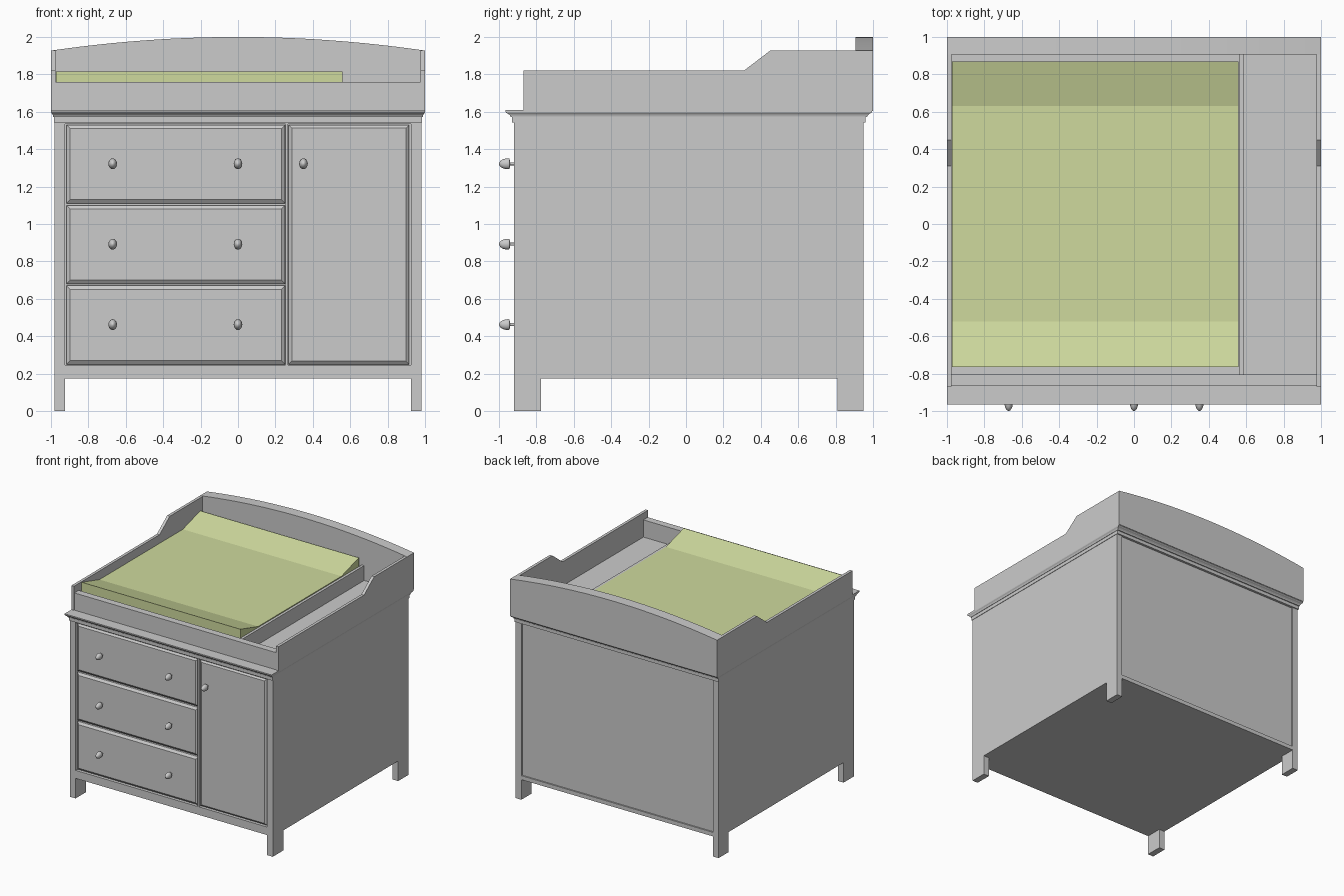
import bpy, bmesh, math
from mathutils import Vector

if "Cube" in bpy.data.objects:
    bpy.data.objects.remove(bpy.data.objects["Cube"])


def material(name, rgb):
    m = bpy.data.materials.new(name)
    m.diffuse_color = (*rgb, 1)
    m.use_nodes = True
    m.node_tree.nodes["Principled BSDF"].inputs["Base Color"].default_value = m.diffuse_color
    return m


GREY = material("grey paint", (0.60, 0.60, 0.60))
GREEN = material("soft green fabric", (0.62, 0.70, 0.34))


def finish(name, bm, mat=GREY):
    bmesh.ops.recalc_face_normals(bm, faces=bm.faces)
    me = bpy.data.meshes.new(name)
    bm.to_mesh(me)
    bm.free()
    me.materials.append(mat)
    ob = bpy.data.objects.new(name, me)
    bpy.context.collection.objects.link(ob)
    return ob


def loft(name, rings, mat=GREY):
    """Join closed rings of points into a capped solid."""
    bm = bmesh.new()
    loops = [[bm.verts.new(p) for p in r] for r in rings]
    n = len(loops[0])
    for a, b in zip(loops, loops[1:]):
        for i in range(n):
            j = (i + 1) % n
            bm.faces.new((a[i], a[j], b[j], b[i]))
    bm.faces.new(loops[0])
    bm.faces.new(loops[-1])
    return finish(name, bm, mat)


def rect(x0, x1, y0, y1, z):
    return [(x0, y0, z), (x1, y0, z), (x1, y1, z), (x0, y1, z)]


def box(name, x0, x1, y0, y1, z0, z1, mat=GREY):
    return loft(name, [rect(x0, x1, y0, y1, z0), rect(x0, x1, y0, y1, z1)], mat)


def extrude_x(name, yz, x0, x1, mat=GREY):
    return loft(name, [[(x, y, z) for y, z in yz] for x in (x0, x1)], mat)


def panel(name, x0, x1, z0, z1, c=0.02):
    """Front panel with a chamfered edge."""
    def ring(y, d):
        return [(x0 + d, y, z0 + d), (x1 - d, y, z0 + d), (x1 - d, y, z1 - d), (x0 + d, y, z1 - d)]
    return loft(name, [ring(-0.875, 0), ring(-0.902, 0), ring(-0.917, c)])


def knob(name, x, z):
    """Oval knob on a short stem."""
    prof = [(-0.91, 0.28), (-0.941, 0.28), (-0.943, 0.9), (-0.950, 1.0), (-0.963, 0.97),
            (-0.978, 0.84), (-0.990, 0.6), (-0.997, 0.32), (-1.0, 0.06)]
    n = 20
    ob = loft(name, [[(x + 0.023 * r * math.cos(i * math.tau / n), y,
                       z + 0.029 * r * math.sin(i * math.tau / n)) for i in range(n)]
                     for y, r in prof])
    bpy.context.view_layer.objects.active = ob
    ob.select_set(True)
    bpy.ops.object.shade_smooth_by_angle(angle=math.radians(40))
    ob.select_set(False)


# Side panels with legs, tray sides
side = [(-0.92, 0), (-0.775, 0), (-0.775, 0.175), (0.81, 0.175), (0.81, 0),
        (0.95, 0), (0.95, 1.55), (-0.92, 1.55)]
tray_side = [(-0.87, 1.605), (0.905, 1.605), (0.905, 1.927), (0.45, 1.927), (0.31, 1.82), (-0.87, 1.82)]
for s, label in ((-1, "left"), (1, "right")):
    extrude_x(label + "_side_panel", side, s * 0.925, s * 0.98)
    extrude_x(label + "_tray_side", tray_side, s * 0.975, s * 1.0)

# Carcass core and face frame
box("carcass_core", -0.925, 0.925, -0.88, 0.938, 0.175, 1.55)
box("front_bottom_rail", -0.925, 0.925, -0.92, -0.88, 0.175, 0.245)
box("front_top_rail", -0.925, 0.925, -0.92, -0.88, 1.535, 1.55)
box("front_middle_stile", 0.255, 0.267, -0.92, -0.88, 0.245, 1.535)
box("back_bottom_rail", -0.925, 0.925, 0.938, 0.95, 0.175, 0.21)

# Drawers, door and knobs
for i in range(3):
    z = 0.25 + 0.43 * i
    panel(f"drawer_front_{i + 1}", -0.917, 0.252, z, z + 0.42)
    for x, label in ((-0.67, "left"), (0.0, "right")):
        knob(f"drawer_knob_{label}_{i + 1}", x, z + 0.212)
panel("door", 0.27, 0.915, 0.25, 1.53, 0.018)
knob("door_knob", 0.35, 1.322)

# Moulded top: rectangular rings growing outward
steps = [(1.542, 0.2), (1.572, 0.2), (1.572, 0.4), (1.580, 0.45), (1.588, 0.65),
         (1.594, 0.9), (1.600, 1.0), (1.610, 1.0)]
loft("top_moulding", [rect(-0.98 - 0.02 * t, 0.98 + 0.02 * t, -0.92 - 0.045 * t, 0.95 + 0.045 * t, z)
                      for z, t in steps])

# Tray front and divider
box("tray_front", -0.975, 0.975, -0.865, -0.805, 1.605, 1.76)
box("tray_divider", 0.562, 0.585, -0.805, 0.905, 1.605, 1.74)

# Arched back board
N = 24
arch = [(1 - 2 * i / N, 2.0 - 0.073 * (1 - 2 * i / N) ** 2) for i in range(N + 1)]
outline = [(-1.0, 1.605), (1.0, 1.605)] + arch
loft("arched_back_board", [[(x, y, z) for x, z in outline] for y in (0.905, 1.0)])

# Changing pad, dished between raised front and back ends
pad = [(-0.765, 1.62), (0.87, 1.62), (0.87, 1.815), (0.63, 1.745), (-0.52, 1.745), (-0.765, 1.815)]
extrude_x("changing_pad", pad, -0.974, 0.558, GREEN)
